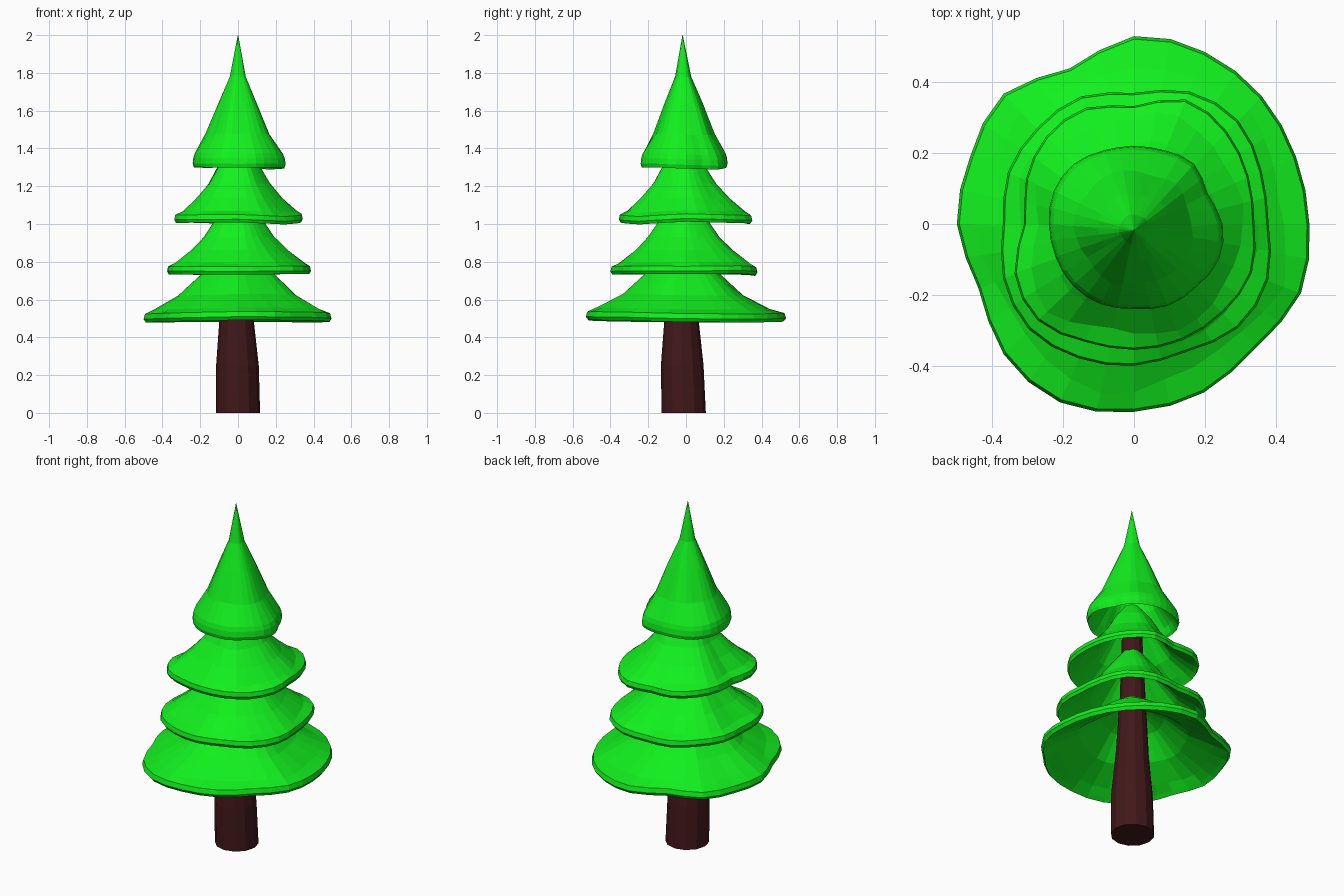
import bpy, math, random

if "Cube" in bpy.data.objects:
    bpy.data.objects.remove(bpy.data.objects["Cube"])

random.seed(4)
SIDES = 32


def material(name, rgb):
    m = bpy.data.materials.new(name)
    m.diffuse_color = (*rgb, 1)
    m.use_nodes = True
    m.node_tree.nodes["Principled BSDF"].inputs["Base Color"].default_value = m.diffuse_color
    return m


def loft(name, rings, mat):
    """Join rings of equal length into a closed, flat-faced solid."""
    n = len(rings[0])
    verts = [v for ring in rings for v in ring]
    faces = []
    for k in range(len(rings) - 1):
        for i in range(n):
            j = (i + 1) % n
            faces.append((k * n + i, k * n + j, (k + 1) * n + j, (k + 1) * n + i))
    faces.append(tuple(reversed(range(n))))
    faces.append(tuple(range((len(rings) - 1) * n, len(rings) * n)))
    me = bpy.data.meshes.new(name)
    me.from_pydata(verts, [], faces)
    me.materials.append(mat)
    ob = bpy.data.objects.new(name, me)
    bpy.context.collection.objects.link(ob)
    return ob


def outline(keys, i):
    """Smooth wavy rim radius between the 16 measured directions."""
    k, n = i // 2, len(keys)
    if i % 2 == 0:
        return keys[k]
    a, b, c, d = (keys[(k + o) % n] for o in (-1, 0, 1, 2))
    return (9 * (b + c) - a - d) / 16


def tier(name, keys, rim_z, rim_h, outer, inner, mat):
    """Hollow skirt: inner wall from the top down, thick rim, outer wall up."""
    rim = sum(keys) / len(keys)
    wave = [random.uniform(-0.008, 0.008) for _ in range(8)]
    profile = inner + [(rim * 0.93, rim_z + 0.015), (rim * 0.975, rim_z),
                       (rim, rim_z + rim_h * 0.4), (rim * 0.985, rim_z + rim_h)] + outer
    rings = []
    for r, z in profile:
        f = min(r / rim, 1)
        ring = []
        for i in range(SIDES):
            a = 2 * math.pi * i / SIDES
            rr = r * (1 + f * (outline(keys, i) / rim - 1))
            if 0.05 < f < 0.9:
                rr *= 1 + 0.035 * math.sin(5 * a + rim * 20) + random.uniform(-0.012, 0.012)
            t = i / 4
            w = wave[int(t)] * (1 - t % 1) + wave[(int(t) + 1) % 8] * (t % 1)
            y_shift = -0.018 * (1 - f)
            ring.append((rr * math.cos(a), rr * math.sin(a) + y_shift, z + w * f))
        rings.append(ring)
    return loft(name, rings, mat)


green = material("needles", (0.006, 0.87, 0.013))
brown = material("bark", (0.053, 0.009, 0.01))

# Trunk, running up inside the hollow tiers
trunk = []
for r, z, x, y in [(0.117, 0, 0, -0.012), (0.113, 0.25, -0.003, -0.02),
                   (0.09, 0.5, -0.008, -0.024), (0.07, 0.85, -0.008, -0.02),
                   (0.05, 1.36, 0, -0.018)]:
    trunk.append([(x + r * math.cos(math.tau * i / 12), y + r * math.sin(math.tau * i / 12), z)
                  for i in range(12)])
loft("trunk", trunk, brown)

# Foliage tiers, rim radii every 22.5 degrees from +x
tier("bottom_tier",
     [.495, .495, .51, .525, .53, .475, .52, .50, .50, .475, .52, .545, .53, .515, .49, .51],
     0.485, 0.045,
     [(0.44, 0.552), (0.31, 0.625), (0.20, 0.73), (0.10, 0.80), (0.05, 0.83)],
     [(0.04, 0.78), (0.17, 0.71), (0.29, 0.60), (0.42, 0.53)], green)
tier("lower_middle_tier",
     [.38, .39, .415, .405, .37, .39, .385, .385, .37, .40, .42, .41, .40, .39, .415, .41],
     0.73, 0.042,
     [(0.35, 0.79), (0.26, 0.86), (0.19, 0.93), (0.135, 1.01), (0.05, 1.12)],
     [(0.04, 1.07), (0.11, 0.99), (0.23, 0.845), (0.33, 0.775)], green)
tier("upper_middle_tier",
     [.34, .35, .37, .38, .333, .355, .35, .33, .31, .365, .385, .36, .355, .355, .355, .36],
     1.005, 0.042,
     [(0.31, 1.067), (0.235, 1.135), (0.165, 1.215), (0.11, 1.31), (0.04, 1.40)],
     [(0.03, 1.36), (0.09, 1.28), (0.20, 1.12), (0.29, 1.045)], green)
tier("top_tier",
     [.25, .225, .24, .225, .22, .225, .24, .245, .24, .24, .245, .245, .24, .25, .25, .26],
     1.295, 0.05,
     [(0.228, 1.37), (0.165, 1.475), (0.10, 1.64), (0.042, 1.78), (0.001, 2.0)],
     [(0.002, 1.78), (0.07, 1.62), (0.14, 1.44), (0.205, 1.345)], green)
